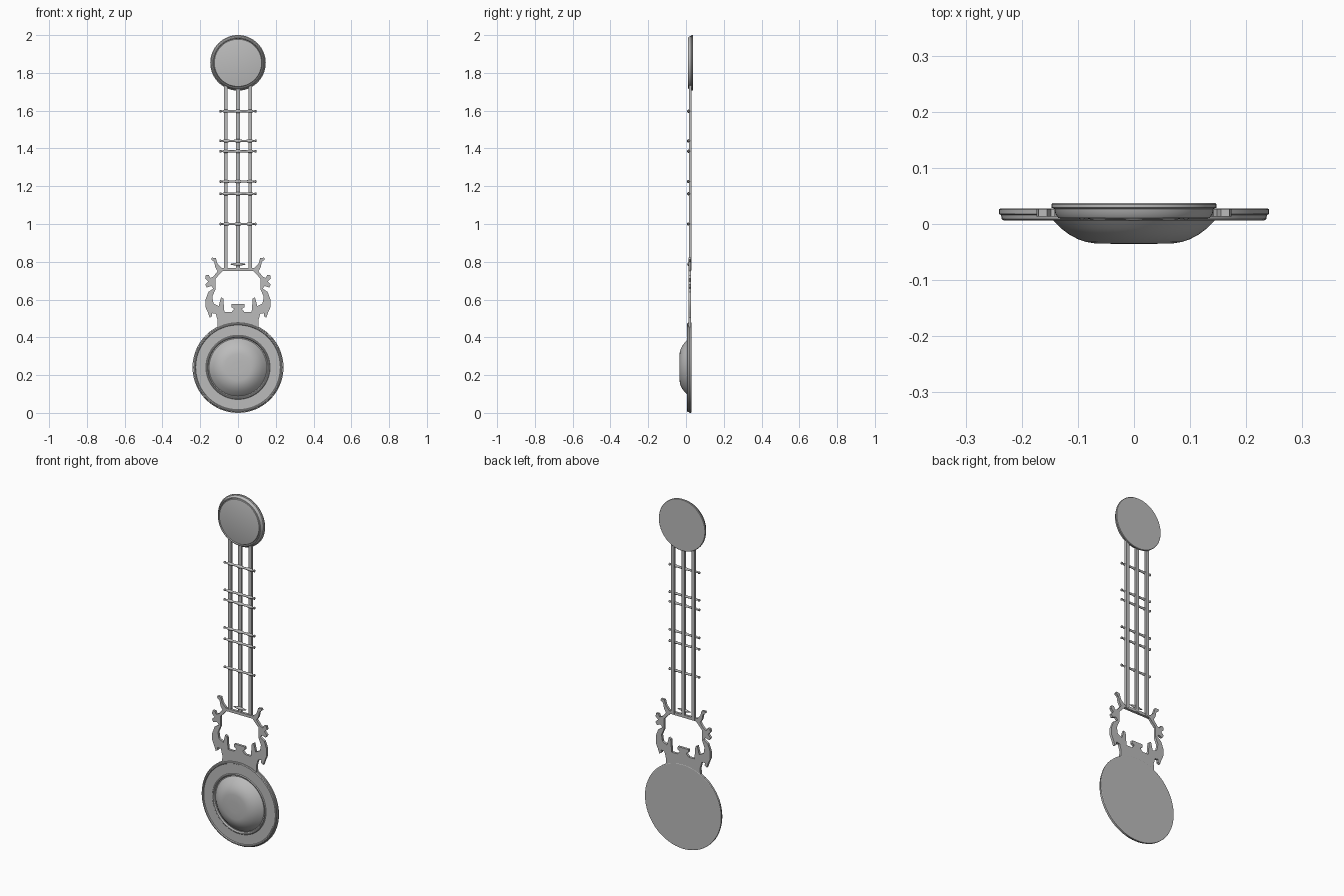
import bpy, bmesh
from math import pi, sin, cos
from mathutils import Matrix

cube = bpy.data.objects.get("Cube")
if cube:
    bpy.data.objects.remove(cube)

metal = bpy.data.materials.new("grey metal")
metal.use_nodes = True
grey = (0.5, 0.5, 0.5, 1)
metal.diffuse_color = grey
metal.node_tree.nodes["Principled BSDF"].inputs["Base Color"].default_value = grey


def finish(name, bm, smooth=True):
    bmesh.ops.remove_doubles(bm, verts=bm.verts, dist=1e-6)
    bmesh.ops.recalc_face_normals(bm, faces=bm.faces)
    mesh = bpy.data.meshes.new(name)
    bm.to_mesh(mesh)
    bm.free()
    mesh.materials.append(metal)
    ob = bpy.data.objects.new(name, mesh)
    bpy.context.collection.objects.link(ob)
    if smooth:
        bpy.ops.object.select_all(action='DESELECT')
        bpy.context.view_layer.objects.active = ob
        ob.select_set(True)
        bpy.ops.object.shade_smooth_by_angle(angle=pi / 6)
    return ob


def lathe(name, profile, axis, centre, steps):
    """Spin (radius, position along axis) points around the x or y axis."""
    bm = bmesh.new()
    rings = []
    for r, d in profile:
        ring = []
        for i in range(steps):
            a, b = r * cos(2 * pi * i / steps), r * sin(2 * pi * i / steps)
            co = (a, d, b) if axis == 'y' else (d, a, b)
            ring.append(bm.verts.new(co))
        rings.append(ring)
    for lo, hi in zip(rings, rings[1:]):
        for i in range(steps):
            j = (i + 1) % steps
            bm.faces.new((lo[i], lo[j], hi[j], hi[i]))
    bm.faces.new(rings[0])
    bm.faces.new(rings[-1])
    bmesh.ops.translate(bm, verts=bm.verts, vec=centre)
    return finish(name, bm)


def box(name, x, y, z, size):
    bm = bmesh.new()
    bmesh.ops.create_cube(bm, size=1, matrix=Matrix.Translation((x, y, z)) @ Matrix.Diagonal((*size, 1)))
    return finish(name, bm, False)


# Lower weight: stepped plate with a raised rim and a groove around the boss
lathe("bob_plate", [(.238, .028), (.241, .026), (.241, .018), (.237, .016), (.236, .009), (.232, .006),
                    (.227, .006), (.224, .011), (.17, .011), (.166, .007), (.162, .007), (.158, .016)],
      'y', (0, 0, .241), 64)
lathe("bob_dome", [(.153, .016), (.15, .012), (.143, .005), (.13, -.008), (.115, -.019), (.1, -.027),
                   (.085, -.032), (.07, -.0345), (.03, -.0355)], 'y', (0, 0, .241), 64)

# Upper medallion
lathe("top_medallion", [(.145, .037), (.147, .035), (.147, .029), (.142, .027), (.14, .018), (.135, .011),
                        (.131, .01), (.128, .016), (.125, .011), (.122, .01)], 'y', (0, 0, 1.853), 64)

# Three upright rods
for name, x in (("left_rod", .065), ("middle_rod", 0), ("right_rod", -.065)):
    box(name, x, .022, 1.26, (.02, .013, 1.01))

# Turned crossbars with knobbed ends
half = [(.003, .099), (.007, .096), (.007, .091), (.004, .086), (.005, .08), (.008, .07),
        (.008, .055), (.006, .045), (.006, .02), (.009, .006)]
bar = [(r, -d) for r, d in half] + [(r, d) for r, d in reversed(half)]
for n, z in enumerate((1.0, 1.16, 1.225, 1.385, 1.44, 1.597)):
    lathe(f"crossbar_{n + 1}", bar, 'x', (0, .014, z), 12)
lathe("small_spindle", [(.002, -.04), (.006, -.02), (.01, 0), (.006, .02), (.002, .04)],
      'x', (0, .016, .787), 12)

# Lyre frame: half outline in thousandths, from the base up the outside and down the inside
outline = [(0, 440), (110, 440), (108, 490), (118, 525), (138, 528), (137, 512), (150, 504),
           (158, 528), (172, 560), (172, 600), (157, 640), (130, 658), (142, 672), (165, 664),
           (174, 680), (158, 696), (174, 712), (170, 730), (155, 730), (148, 714), (130, 722),
           (108, 750), (120, 770), (126, 800), (142, 812), (138, 822), (118, 820), (108, 788),
           (86, 766), (0, 766), (0, 750), (82, 750), (120, 710), (120, 652), (136, 615), (130, 580),
           (102, 565), (90, 612), (78, 605), (72, 533), (35, 533), (20, 550), (35, 560), (33, 576), (0, 576)]
for side, s in (("left", 1), ("right", -1)):
    bm = bmesh.new()
    face = bm.faces.new([bm.verts.new((s * x / 1000, .013, z / 1000)) for x, z in outline])
    ext = bmesh.ops.extrude_face_region(bm, geom=[face])
    moved = [v for v in ext["geom"] if isinstance(v, bmesh.types.BMVert)]
    bmesh.ops.translate(bm, verts=moved, vec=(0, .014, 0))
    # drop the walls hidden on the centre line
    bmesh.ops.delete(bm, geom=[f for f in bm.faces if all(abs(v.co.x) < 1e-5 for v in f.verts)],
                     context='FACES_ONLY')
    bmesh.ops.triangulate(bm, faces=[f for f in bm.faces if len(f.verts) > 4])
    finish(f"{side}_lyre_frame", bm)
